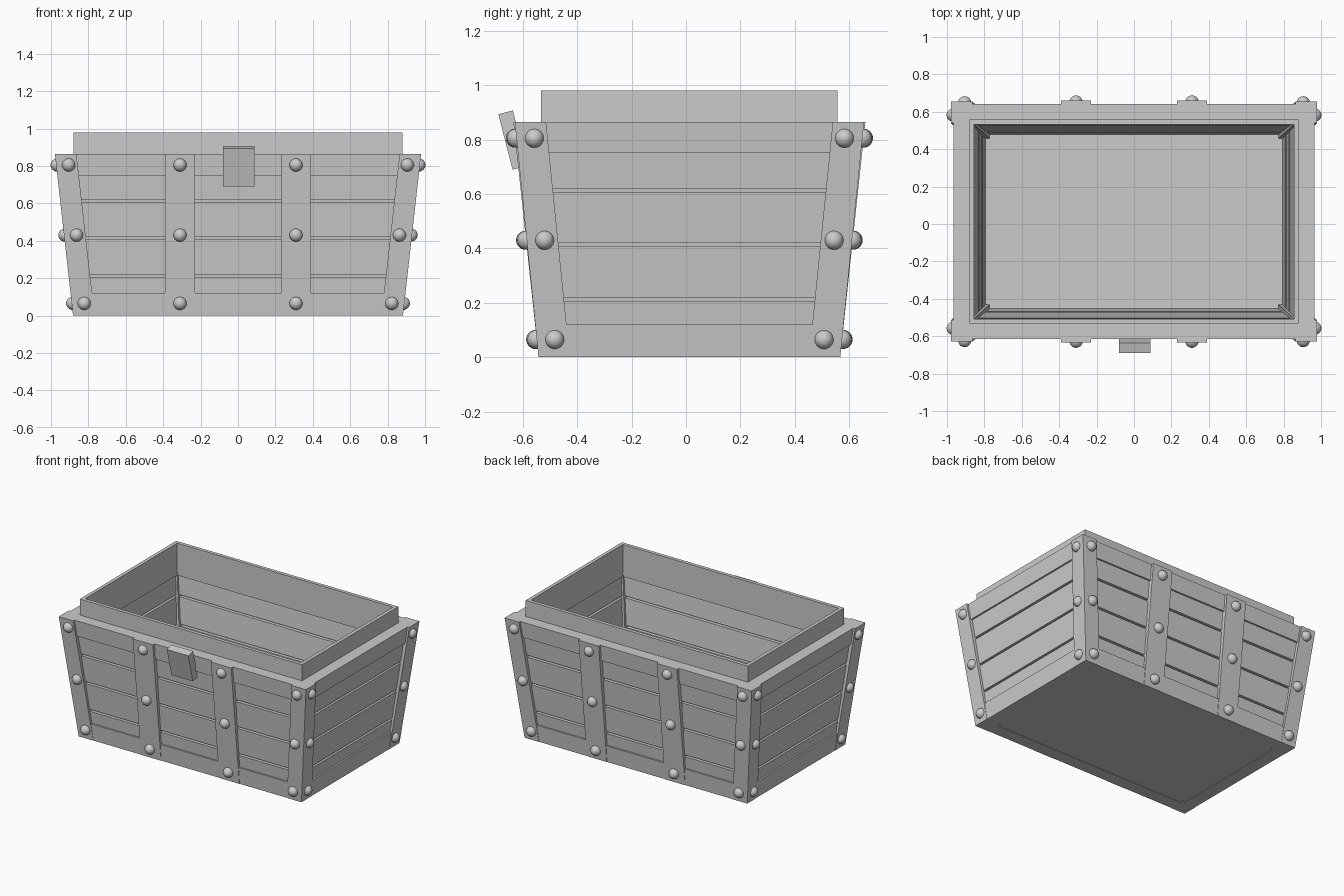
import bpy
from mathutils import Matrix

if "Cube" in bpy.data.objects:
    bpy.data.objects.remove(bpy.data.objects["Cube"])

grey = bpy.data.materials.new("plain grey")
grey.use_nodes = True
grey.diffuse_color = (0.6, 0.6, 0.6, 1)
grey.node_tree.nodes["Principled BSDF"].inputs["Base Color"].default_value = (0.6, 0.6, 0.6, 1)

CY = 0.0125      # middle of the box in depth
TOP = 0.865      # height of the tapered body
WALL = 0.09


def half(z, out=0.0):
    """Half width and half depth of the tapered body at height z."""
    t = z / TOP
    return 0.88 + 0.085 * t + out, 0.5525 + 0.0755 * t + out


def build(name, verts, faces):
    mesh = bpy.data.meshes.new(name)
    mesh.from_pydata(verts, [], faces)
    mesh.materials.append(grey)
    obj = bpy.data.objects.new(name, mesh)
    bpy.context.collection.objects.link(obj)
    return obj


def rect(hx, hy, z):
    return [(sx * hx, CY + sy * hy, z) for sx, sy in ((-1, -1), (1, -1), (1, 1), (-1, 1))]


def ring(name, z0, z1, outer, inner, straight=None):
    """Four-sided frame between two offsets from the body surface."""
    loops = []
    for z, out in ((z0, outer), (z1, outer), (z1, inner), (z0, inner)):
        hx, hy = half(z, out) if not straight else (straight[0] + out, straight[1] + out)
        loops += rect(hx, hy, z)
    faces = []
    for a in range(4):
        b = (a + 1) % 4
        for i in range(4):
            j = (i + 1) % 4
            faces.append((a * 4 + i, a * 4 + j, b * 4 + j, b * 4 + i))
    return build(name, loops, faces)


def prism(name, bottom, top, flip=False):
    faces = [(3, 2, 1, 0), (4, 5, 6, 7)]
    faces += [(i, (i + 1) % 4, (i + 1) % 4 + 4, i + 4) for i in range(4)]
    if flip:
        faces = [f[::-1] for f in faces]
    return build(name, bottom + top, faces)


def rivet(x, y, z):
    bpy.ops.mesh.primitive_uv_sphere_add(segments=20, ring_count=12, radius=0.035, location=(x, y, z))
    obj = bpy.context.object
    obj.name = "rivet"
    obj.data.materials.append(grey)
    bpy.ops.object.shade_smooth()


# Rails, lip and floor
ring("bottom_rail", 0, 0.12, 0, -WALL)
ring("top_rail", 0.75, TOP, 0, -WALL)
ring("lip", 0.75, 0.98, 0, -0.025, straight=(0.88, 0.545))
prism("floor", rect(0.795, 0.465, 0.004), rect(0.795, 0.465, 0.04))

# Planks on both faces of a thin core, leaving grooves between them
ring("wall_core", 0.1, 0.76, -0.04, -0.065)
cuts = [0.12, 0.213, 0.413, 0.612, 0.75]
for i, (low, high) in enumerate(zip(cuts, cuts[1:])):
    z0 = low + (0.007 if i else 0)
    z1 = high - (0.007 if i < 3 else 0)
    ring("outer_plank", z0, z1, -0.012, -0.045)
    ring("inner_plank", z0, z1, -0.06, -WALL)

# Solid corner posts
POST = 0.115
for sx in (-1, 1):
    for sy in (-1, 1):
        ends = []
        for z, out in ((0, 0.002), (TOP, 0.014)):
            hx, hy = half(z, out)
            ends.append([(sx * (hx - a), CY + sy * (hy - b), z)
                         for a, b in ((POST, POST), (0, POST), (0, 0), (POST, 0))])
        prism("corner_post", ends[0], ends[1], flip=sx * sy < 0)

# Front and back straps
for x in (-0.31, 0.31):
    for sy in (-1, 1):
        ends = []
        for z, out in ((0, 0.002), (TOP, 0.019)):
            y = half(z, out)[1]
            ends.append([(x + dx, CY + sy * (y - d), z)
                         for dx, d in ((-0.08, 0.06), (0.08, 0.06), (0.08, 0), (-0.08, 0))])
        prism("strap", ends[0], ends[1], flip=sy < 0)

# Rivets on posts and straps
for z in (0.065, 0.43, 0.805):
    hx, hy = half(z, 0.002 + 0.012 * z / TOP)
    for sx in (-1, 1):
        for sy in (-1, 1):
            rivet(sx * (hx - 0.067), CY + sy * hy, z)
            rivet(sx * (hx - 0.005), CY + sy * (hy - 0.066), z)
            rivet(sx * 0.31, CY + sy * (hy + 0.004), z)

# Tilted clasp on the front
bpy.ops.mesh.primitive_cube_add(size=1, location=(0.004, -0.637, 0.798), rotation=(0.25, 0, 0))
clasp = bpy.context.object
clasp.name = "clasp"
clasp.data.transform(Matrix.Diagonal((0.17, 0.055, 0.21, 1)))
clasp.data.materials.append(grey)
